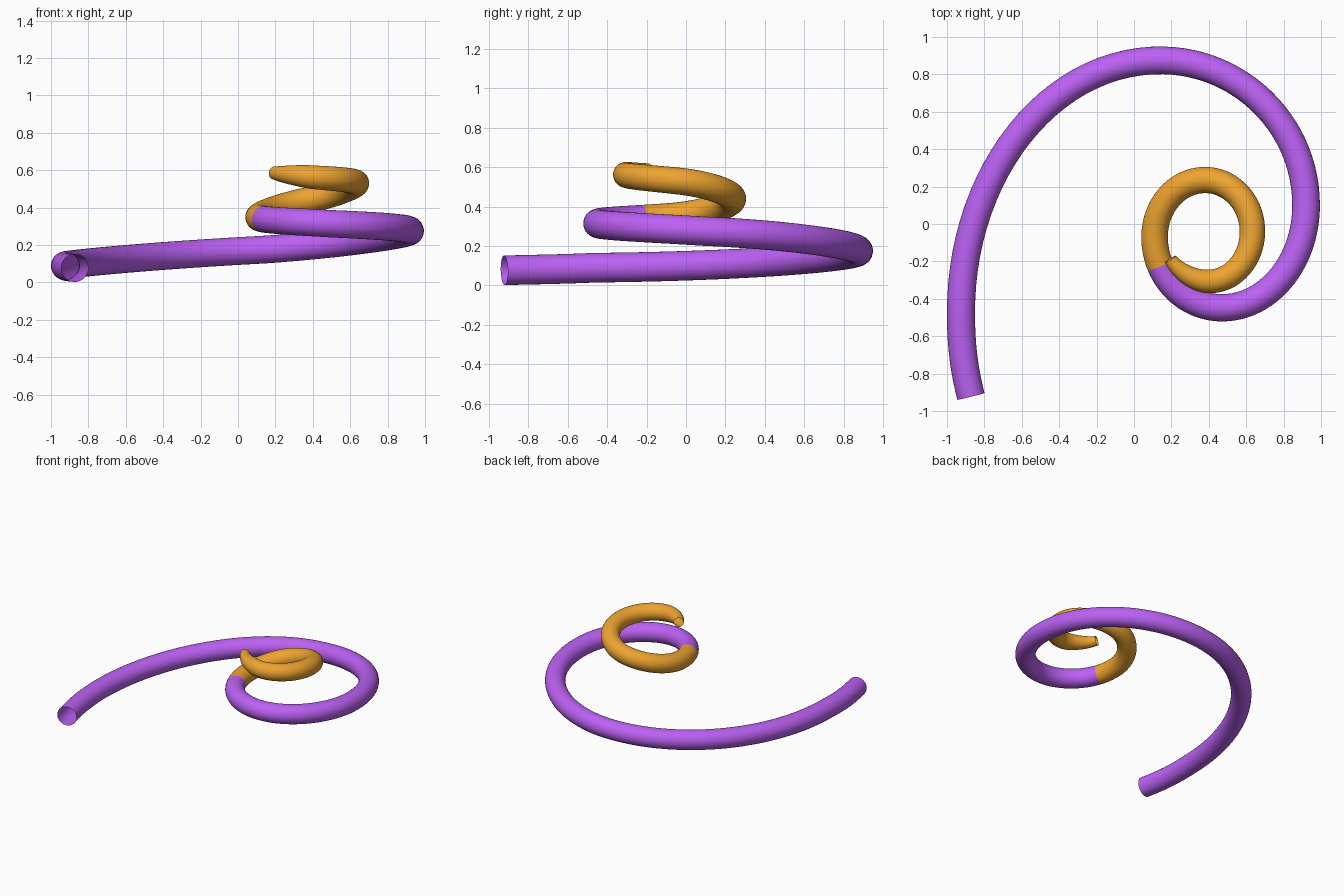
import bpy, bmesh, math
from mathutils import Vector

if "Cube" in bpy.data.objects:
    bpy.data.objects.remove(bpy.data.objects["Cube"])

# Spiral stations: x, y, z, tube radius, heading in plan (degrees)
STATIONS = [
    (-0.872, -0.922, 0.077, 0.075, 104),
    (-0.925, -0.470, 0.090, 0.075, 90),
    (0.140, 0.875, 0.175, 0.074, 0),
    (0.920, 0.100, 0.275, 0.074, -90),
    (0.470, -0.448, 0.315, 0.073, 180),
    (0.110, -0.070, 0.348, 0.071, 90),
    (0.380, 0.235, 0.440, 0.070, 0),
    (0.633, -0.040, 0.530, 0.068, -90),
    (0.400, -0.307, 0.562, 0.063, 180),
    (0.195, -0.187, 0.585, 0.035, 120),
]
SPLIT = 4.74      # where the colour changes
SIDES = 32
LAST = len(STATIONS) - 1


def smooth_value(col, i, t):
    """Monotone cubic interpolation of one station column."""
    v = [s[col] for s in STATIONS]

    def slope(j):
        if j == 0 or j == LAST:
            k = min(j, LAST - 1)
            return v[k + 1] - v[k]
        a, b = v[j] - v[j - 1], v[j + 1] - v[j]
        return 2 * a * b / (a + b) if a * b > 0 else 0.0

    return ((2*t**3 - 3*t**2 + 1) * v[i] + (t**3 - 2*t**2 + t) * slope(i)
            + (3*t**2 - 2*t**3) * v[i + 1] + (t**3 - t**2) * slope(i + 1))


def path(u):
    """Centre point and tube radius at station parameter u."""
    i = min(int(u), LAST - 1)
    t = u - i
    a, b = STATIONS[i], STATIONS[i + 1]
    p, q = Vector(a[:2]), Vector(b[:2])
    da, db = [Vector((math.cos(math.radians(s[4])), math.sin(math.radians(s[4]))))
              for s in (a, b)]
    k = 0.37 if i in (0, LAST - 1) else 0.5523
    h1 = p + da * k * abs((q - p).dot(da))
    h2 = q - db * k * abs((q - p).dot(db))
    w = 1 - t
    c = w**3 * p + 3*w*w*t * h1 + 3*w*t*t * h2 + t**3 * q
    return Vector((c.x, c.y, smooth_value(2, i, t))), smooth_value(3, i, t)


def tube(name, u0, u1, steps, color):
    """Open-ended tube swept along part of the spiral."""
    bm = bmesh.new()
    rings = []
    for n in range(steps + 1):
        u = u0 + (u1 - u0) * n / steps
        c, r = path(u)
        tan = (path(min(u + 0.01, LAST))[0] - path(max(u - 0.01, 0))[0]).normalized()
        side = tan.cross(Vector((0, 0, 1))).normalized()
        up = side.cross(tan)
        rings.append([bm.verts.new(c + r * (math.cos(a) * side + math.sin(a) * up))
                      for a in (2 * math.pi * s / SIDES for s in range(SIDES))])
    for lo, hi in zip(rings, rings[1:]):
        for s in range(SIDES):
            e = (s + 1) % SIDES
            bm.faces.new((lo[s], lo[e], hi[e], hi[s])).smooth = True
    # make the normals point away from the centre line
    f = next(iter(bm.faces))
    if f.normal.length == 0:
        f.normal_update()
    if f.normal.dot(f.calc_center_median() - path(u0)[0]) < 0:
        bmesh.ops.reverse_faces(bm, faces=bm.faces[:])
    me = bpy.data.meshes.new(name)
    bm.to_mesh(me)
    bm.free()
    mat = bpy.data.materials.new(name + "_color")
    mat.diffuse_color = color
    mat.use_nodes = True
    mat.node_tree.nodes["Principled BSDF"].inputs["Base Color"].default_value = mat.diffuse_color
    me.materials.append(mat)
    ob = bpy.data.objects.new(name, me)
    bpy.context.collection.objects.link(ob)
    return ob


# Wide lower coil and small tapered upper coil
tube("lower_coil", 0, SPLIT, 120, (0.50, 0.12, 0.90, 1))
tube("upper_coil", SPLIT, LAST, 100, (0.85, 0.37, 0.03, 1))
